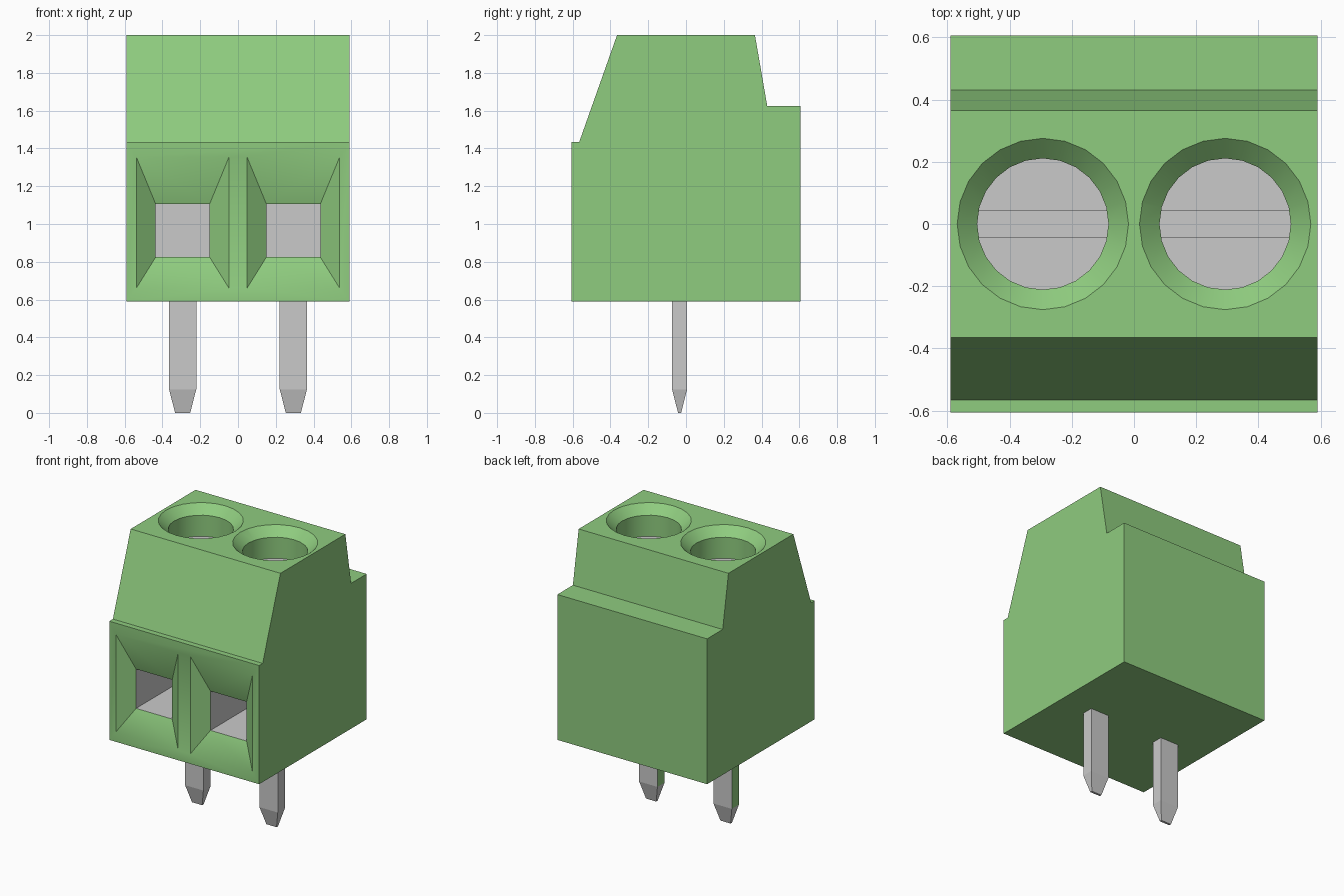
import bpy, bmesh, math

old = bpy.data.objects.get("Cube")
if old:
    bpy.data.objects.remove(old, do_unlink=True)


def material(name, rgb):
    m = bpy.data.materials.new(name)
    m.use_nodes = True
    m.diffuse_color = (*rgb, 1)
    m.node_tree.nodes["Principled BSDF"].inputs["Base Color"].default_value = (*rgb, 1)
    return m


MATS = [material("green plastic", (0.275, 0.604, 0.212)),
        material("grey metal", (0.591, 0.591, 0.591))]
GREEN, METAL = 0, 1


def loft(name, rings, mats):
    """Skin a list of rings; mats = one index per band, the last also for the end caps."""
    bm = bmesh.new()
    loops = [[bm.verts.new(p) for p in ring] for ring in rings]
    n = len(loops[0])
    for a, b, mat in zip(loops, loops[1:], mats):
        for i in range(n):
            j = (i + 1) % n
            bm.faces.new((a[i], a[j], b[j], b[i])).material_index = mat
    for cap in (loops[0], loops[-1]):
        bm.faces.new(cap).material_index = mats[-1]
    bmesh.ops.recalc_face_normals(bm, faces=bm.faces)
    me = bpy.data.meshes.new(name)
    bm.to_mesh(me)
    bm.free()
    for m in MATS:
        me.materials.append(m)
    ob = bpy.data.objects.new(name, me)
    bpy.context.collection.objects.link(ob)
    return ob


def rect_xy(cx, cy, hx, hy, z):
    return [(cx + sx * hx, cy + sy * hy, z) for sx, sy in ((-1, -1), (1, -1), (1, 1), (-1, 1))]


def rect_xz(cx, hx, z0, z1, y):
    return [(cx - hx, y, z0), (cx + hx, y, z0), (cx + hx, y, z1), (cx - hx, y, z1)]


def circle(cx, r, z, n=24):
    return [(cx + r * math.cos(2 * math.pi * i / n), r * math.sin(2 * math.pi * i / n), z)
            for i in range(n)]


def select(ob):
    bpy.ops.object.select_all(action='DESELECT')
    ob.select_set(True)
    bpy.context.view_layer.objects.active = ob


def cut(ob, cutter):
    cutter.hide_render = True
    mod = ob.modifiers.new("cut", 'BOOLEAN')
    mod.operation = 'DIFFERENCE'
    mod.solver = 'EXACT'
    mod.object = cutter
    select(ob)
    bpy.ops.object.modifier_apply(modifier=mod.name)
    bpy.data.objects.remove(cutter, do_unlink=True)


# Housing: side profile (y, z) extruded across the width
PROFILE = [(-0.605, 0.59), (0.605, 0.59), (0.605, 1.625), (0.43, 1.625),
           (0.365, 2.0), (-0.365, 2.0), (-0.565, 1.435), (-0.605, 1.435)]
housing = loft("housing", [[(x, y, z) for y, z in PROFILE] for x in (-0.59, 0.59)], [GREEN])

for side, cx in (("right", -0.293), ("left", 0.293)):
    # Wire inlet: tapered funnel leading into a metal-lined chamber
    cut(housing, loft("inlet_cutter", [
        rect_xz(cx, 0.271, 0.619, 1.4175, -0.625),
        rect_xz(cx, 0.1425, 0.825, 1.105, -0.525),
        rect_xz(cx, 0.1425, 0.825, 1.105, 0.2)], [GREEN, METAL]))

    # Screw well: countersunk rim over a straight bore
    cut(housing, loft("well_cutter", [
        circle(cx, 0.286, 2.01), circle(cx, 0.211, 1.94), circle(cx, 0.211, 1.70)],
        [GREEN, GREEN]))

    # Slotted screw head
    screw = loft(side + "_screw", [circle(cx, 0.211, 1.60), circle(cx, 0.211, 1.79)], [METAL])
    cut(screw, loft("slot_cutter", [
        rect_xy(cx, 0, 0.3, 0.043, 1.71), rect_xy(cx, 0, 0.3, 0.043, 1.85)], [METAL]))
    select(screw)
    bpy.ops.object.shade_smooth_by_angle(angle=math.radians(30))

    # Solder pin with a tapered tip
    pin = loft(side + "_pin", [
        rect_xy(cx, -0.034, 0.04, 0.008, 0.0),
        rect_xy(cx, -0.034, 0.072, 0.04, 0.125),
        rect_xy(cx, -0.034, 0.072, 0.04, 0.60)], [METAL, METAL])
    # The upright pin face towards -x is green
    for f in pin.data.polygons:
        if f.normal.x < -0.99:
            f.material_index = GREEN

select(housing)
bpy.ops.object.shade_smooth_by_angle(angle=math.radians(30))
